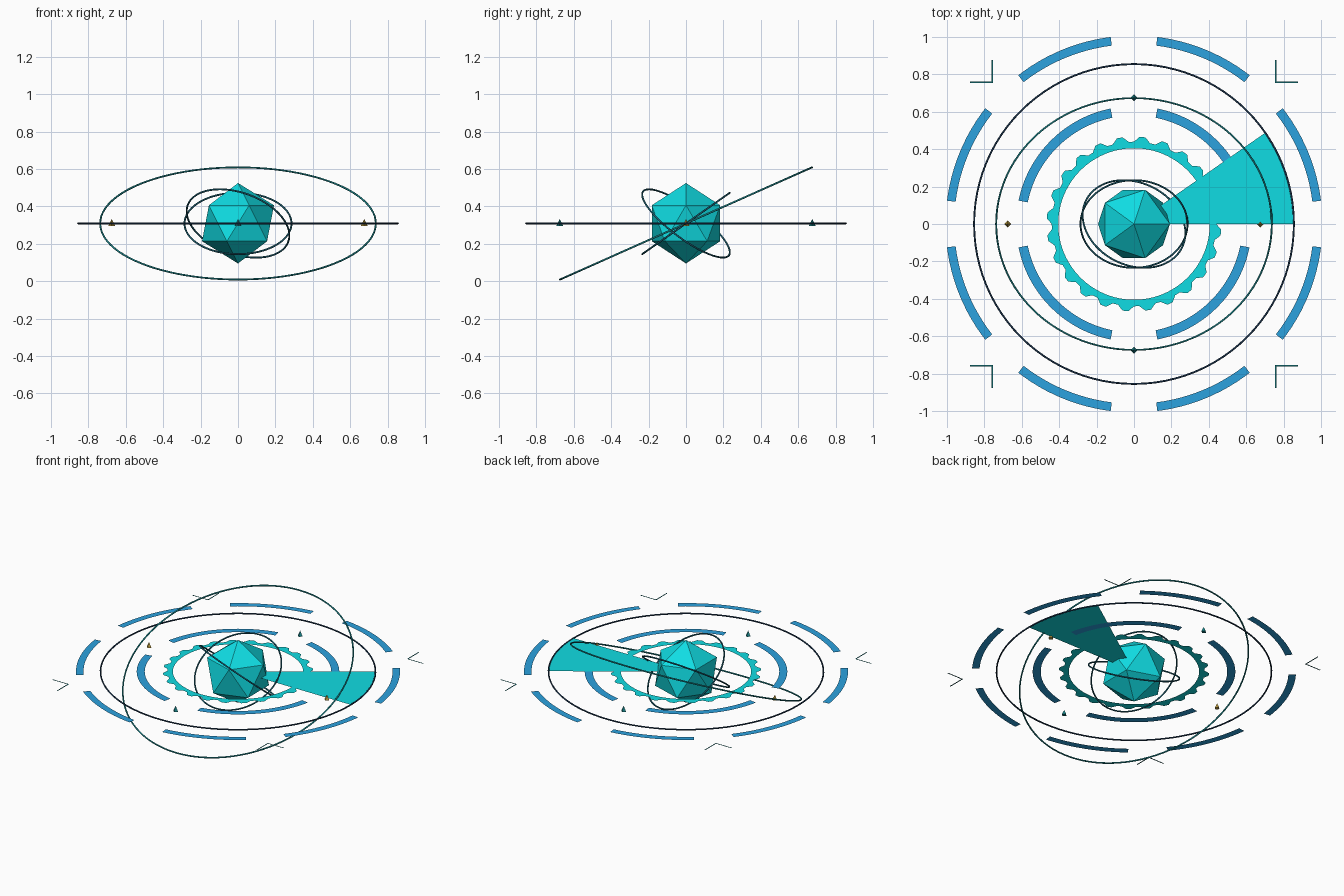
import bpy, bmesh
from math import radians, cos, sin, pi

if "Cube" in bpy.data.objects:
    bpy.data.objects.remove(bpy.data.objects["Cube"])

Z = 0.309  # height of the flat display plane


def mat(name, rgb):
    m = bpy.data.materials.new(name)
    m.diffuse_color = (*rgb, 1)
    m.use_nodes = True
    m.node_tree.nodes["Principled BSDF"].inputs["Base Color"].default_value = m.diffuse_color
    return m


CYAN = mat("cyan", (0.005, 0.72, 0.77))
BLUE = mat("blue", (0.025, 0.36, 0.74))
NAVY = mat("navy", (0.01, 0.035, 0.08))
TEAL = mat("teal", (0.01, 0.25, 0.27))
DEEP = mat("deep_teal", (0.01, 0.11, 0.16))
GOLD = mat("gold", (0.5, 0.33, 0.05))


def flat_object(name, polys, material, dz=0.0):
    """Zero-thickness sheet from lists of xy points."""
    bm = bmesh.new()
    for pts in polys:
        bm.faces.new([bm.verts.new((x, y, Z + dz)) for x, y in pts])
    bmesh.ops.remove_doubles(bm, verts=bm.verts, dist=1e-5)
    for f in bm.faces:
        f.normal_update()
        if f.normal.z < 0:
            f.normal_flip()
    me = bpy.data.meshes.new(name)
    bm.to_mesh(me)
    bm.free()
    me.materials.append(material)
    ob = bpy.data.objects.new(name, me)
    bpy.context.collection.objects.link(ob)
    return ob


def polar(r, a):
    return (r * cos(a), r * sin(a))


def band(r_in, r_out, a0, a1, n):
    """Quads of an annular arc, angles in degrees."""
    ang = [radians(a0 + (a1 - a0) * i / n) for i in range(n + 1)]
    return [[polar(r_in, p), polar(r_out, p), polar(r_out, q), polar(r_in, q)]
            for p, q in zip(ang, ang[1:])]


def ring(name, radius, thick, rot, material):
    bpy.ops.mesh.primitive_torus_add(major_radius=radius, minor_radius=thick,
                                     major_segments=96, minor_segments=8,
                                     location=(0, 0, Z),
                                     rotation=[radians(r) for r in rot])
    ob = bpy.context.object
    ob.name = name
    ob.data.materials.append(material)
    bpy.ops.object.shade_smooth()


# Faceted core
bpy.ops.mesh.primitive_ico_sphere_add(subdivisions=1, radius=0.215, location=(0, 0, Z + 0.001))
core = bpy.context.object
core.name = "core"
core.data.materials.append(CYAN)

# Thin orbit rings
ring("outer_ring", 0.855, 0.005, (0, 0, 0), NAVY)
ring("tilted_orbit", 0.737, 0.005, (24, 0, 0), TEAL)
ring("inner_orbit_a", 0.286, 0.005, (35, 0, 0), DEEP)
ring("inner_orbit_b", 0.286, 0.005, (-35, 20, 0), DEEP)

# Toothed ring: each tooth has a raised top and a low gap
TEETH = 24
pattern = (0.44, 0.44, 0.467, 0.467)
steps = TEETH * 4
quads = []
for i in range(steps):
    p, q = 2 * pi * i / steps, 2 * pi * (i + 1) / steps
    quads.append([polar(0.405, p), polar(pattern[i % 4], p),
                  polar(pattern[(i + 1) % 4], q), polar(0.405, q)])
flat_object("toothed_ring", quads, CYAN)

# Broken arc bands: four inner, eight outer
for k in range(4):
    flat_object(f"inner_arc_{k + 1}", band(0.58, 0.63, 90 * k + 11.5, 90 * k + 78.5, 20), BLUE)
for k in range(8):
    flat_object(f"outer_arc_{k + 1}", band(0.961, 1.0075, 45 * k + 7.1, 45 * k + 37.9, 12), BLUE)

# Scanning wedge
flat_object("scan_wedge", band(0.15, 0.857, 0, 34.8, 10), CYAN, 0.001)

# Corner brackets opening outward
c, w, e = 0.754, 0.008, 0.876
for k, (sx, sy) in enumerate([(1, 1), (-1, 1), (-1, -1), (1, -1)]):
    shape = [(c, c), (e, c), (e, c + w), (c + w, c + w), (c + w, e), (c, e)]
    flat_object(f"corner_bracket_{k + 1}", [[(x * sx, y * sy) for x, y in shape]], TEAL)

# Small pyramid markers on the axes
for k in range(4):
    x, y = polar(0.675, k * pi / 2)
    bpy.ops.mesh.primitive_cone_add(vertices=4, radius1=0.018, radius2=0, depth=0.036,
                                    location=(x, y, Z + 0.005))
    m = bpy.context.object
    m.name = f"marker_{k + 1}"
    m.data.materials.append(TEAL if k % 2 else GOLD)
